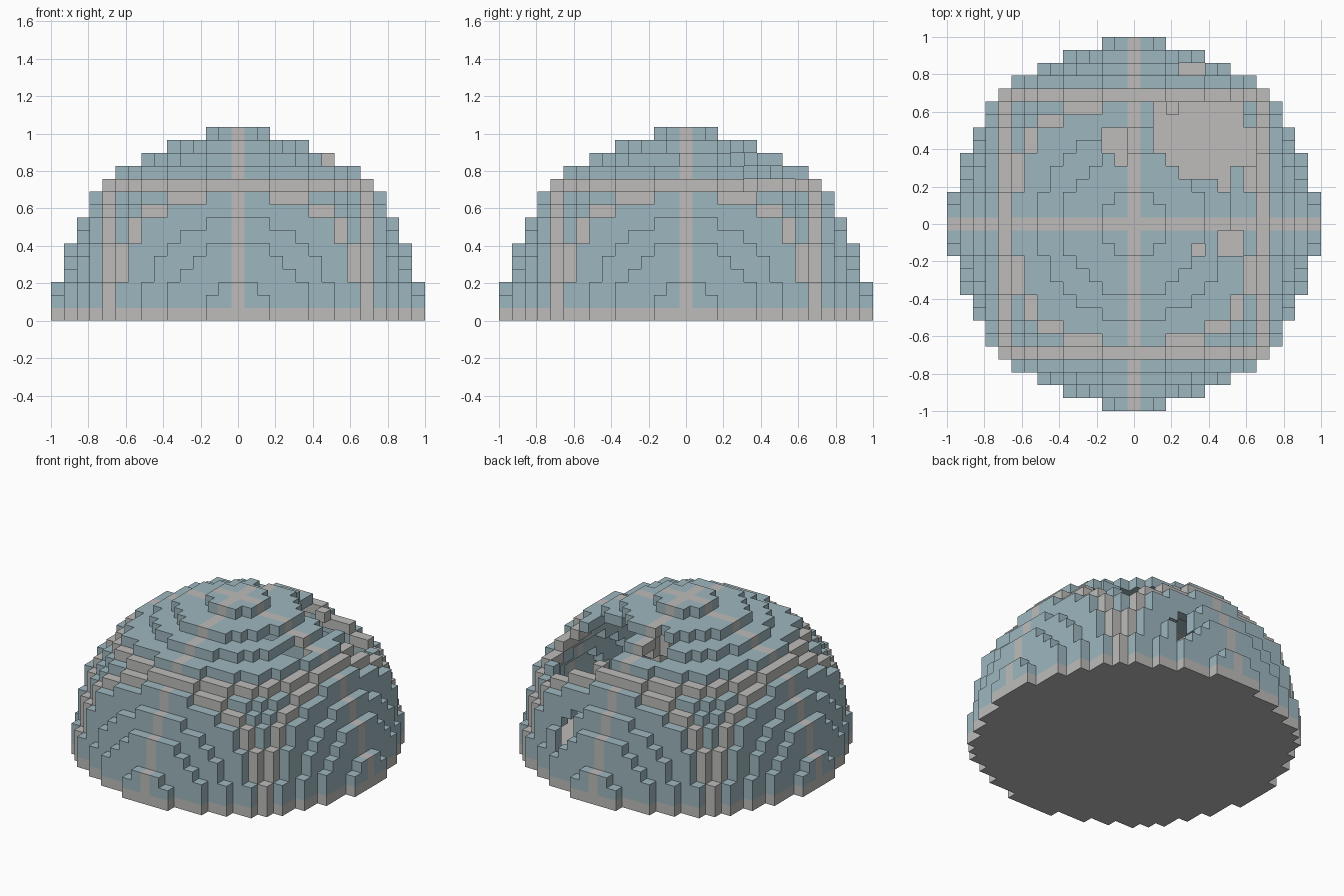
import bpy
import bmesh
from mathutils import Vector

cube = bpy.data.objects.get("Cube")
if cube:
    bpy.data.objects.remove(cube, do_unlink=True)

N = 14                      # blocks from the centre to the rim
S = 2 / (2 * N + 1)         # block size
# Radius in blocks of each slab, counted from the centre outwards
SLAB = [14, 14, 14, 13, 13, 13, 12, 12, 11, 11, 10, 9, 7, 5, 2]
# Half-width of the outermost rows of a stepped disc
SMALL = {2: [1], 5: [2, 3], 7: [2, 4]}
LARGE = [2, 5, 7, 9, 10]
# Gaps in the shell: row -> spans of missing columns
GAPS = {
    12: [(4, 5)], 9: [(2, 2), (4, 8)], 8: [(2, 8)], 7: [(-2, -1), (2, 9)],
    6: [(-2, -1), (2, 9)], 5: [(-1, -1), (3, 9)], 4: [(4, 7)], 3: [(7, 7)],
    -1: [(7, 8)], -2: [(5, 5), (7, 8)],
}


def material(name, rgb):
    m = bpy.data.materials.new(name)
    m.use_nodes = True
    m.diffuse_color = (*rgb, 1)
    m.node_tree.nodes["Principled BSDF"].inputs["Base Color"].default_value = (*rgb, 1)
    return m


BLUE = material("pale blue", (0.34, 0.475, 0.52))
GREY = material("light grey", (0.51, 0.505, 0.495))


def inside(i, j, k):
    """Is this block within the solid stepped ball?"""
    c, b, a = sorted(map(abs, (i, j, k)))
    if a > N:
        return False
    r = SLAB[a]
    if b > r:
        return False
    steps = SMALL.get(r, LARGE)
    return r - b >= len(steps) or c <= steps[r - b]


def missing(i, j, k):
    return k >= (3 if j == 12 else 6) and any(lo <= i <= hi for lo, hi in GAPS.get(j, []))


DIRS = [(1, 0, 0), (-1, 0, 0), (0, 1, 0), (0, -1, 0), (0, 0, 1), (0, 0, -1)]


def part_of(i, j, k):
    """Name of the part a block belongs to, or None where there is no block."""
    if not inside(i, j, k):
        return None
    if k == 0:
        return "base_floor"
    if all(inside(i + a, j + b, k + c) for a, b, c in DIRS) or missing(i, j, k):
        return None
    if N - 4 in (abs(i), abs(j), k):
        return "frame_rings"
    if i == 0 or j == 0:
        return "meridian_bands"
    return "dome_panels"


blocks = {}
for i in range(-N, N + 1):
    for j in range(-N, N + 1):
        for k in range(N + 1):
            part = part_of(i, j, k)
            if part:
                blocks[i, j, k] = part


def build(name, mat):
    """Join all blocks of one part, leaving out faces hidden between blocks."""
    bm = bmesh.new()
    verts = {}

    def vert(p):
        key = tuple(round(2 * v) for v in p)
        if key not in verts:
            verts[key] = bm.verts.new((p.x * S, p.y * S, (p.z + 0.5) * S))
        return verts[key]

    for pos, part in blocks.items():
        if part != name:
            continue
        for d in DIRS:
            if tuple(p + q for p, q in zip(pos, d)) in blocks:
                continue
            n = Vector(d)
            u = Vector((d[1], d[2], d[0]))
            v = n.cross(u)
            centre = Vector(pos) + n / 2
            bm.faces.new([vert(centre + (u * a + v * b) / 2)
                          for a, b in ((-1, -1), (1, -1), (1, 1), (-1, 1))])
    mesh = bpy.data.meshes.new(name)
    bm.to_mesh(mesh)
    bm.free()
    mesh.materials.append(mat)
    bpy.context.collection.objects.link(bpy.data.objects.new(name, mesh))


build("base_floor", GREY)
build("frame_rings", GREY)
build("meridian_bands", GREY)
build("dome_panels", BLUE)
